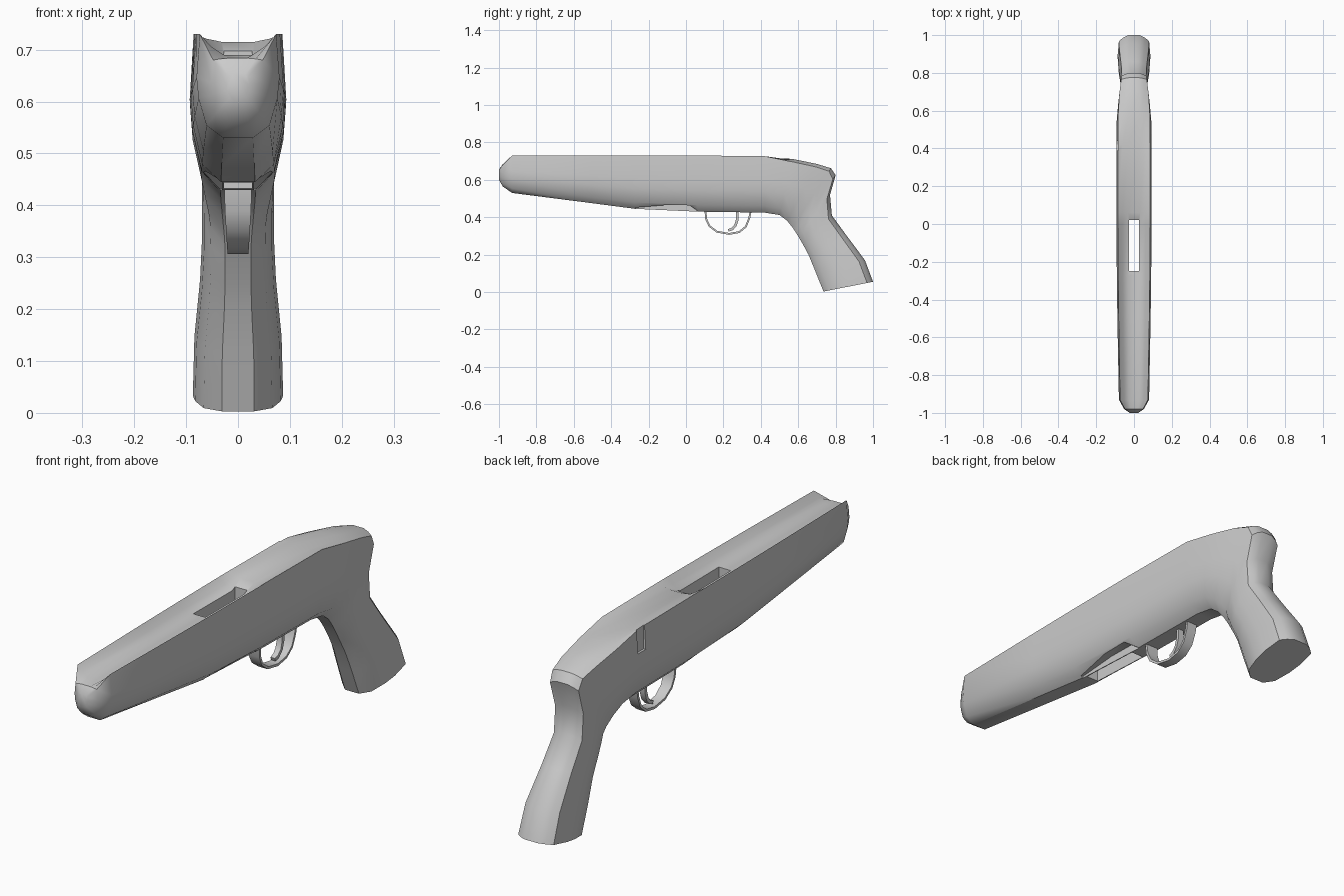
import bpy, bmesh, math
from mathutils import Vector

if "Cube" in bpy.data.objects:
    bpy.data.objects.remove(bpy.data.objects["Cube"])


def make_object(name, verts, faces):
    mesh = bpy.data.meshes.new(name)
    bm = bmesh.new()
    vs = [bm.verts.new(v) for v in verts]
    for f in faces:
        bm.faces.new([vs[i] for i in f])
    bmesh.ops.recalc_face_normals(bm, faces=bm.faces[:])
    bm.to_mesh(mesh)
    bm.free()
    obj = bpy.data.objects.new(name, mesh)
    bpy.context.collection.objects.link(obj)
    return obj


def loft(name, rings):
    n = len(rings[0])
    faces = [[i * n + k, i * n + (k + 1) % n, (i + 1) * n + (k + 1) % n, (i + 1) * n + k]
             for i in range(len(rings) - 1) for k in range(n)]
    faces += [list(range(n)), [(len(rings) - 1) * n + k for k in range(n)]]
    return make_object(name, [v for r in rings for v in r], faces)


def prism(name, yz, x0, x1):
    return loft(name, [[(x, y, z) for y, z in yz] for x in (x0, x1)])


def smooth(obj, angle):
    bpy.ops.object.select_all(action='DESELECT')
    obj.select_set(True)
    bpy.context.view_layer.objects.active = obj
    bpy.ops.object.shade_smooth_by_angle(angle=math.radians(angle))


def cut(obj, cutter):
    cutter.hide_render = True
    mod = obj.modifiers.new("cut", 'BOOLEAN')
    mod.operation = 'DIFFERENCE'
    mod.solver = 'EXACT'
    mod.object = cutter
    bpy.context.view_layer.objects.active = obj
    bpy.ops.object.modifier_apply(modifier=mod.name)
    bpy.data.objects.remove(cutter)


# Cross-section between a top point and a bottom point; dip hollows the top, rim rounds its edges
def section(top, bottom, w, dip, rim):
    a, b = Vector((0, *top)), Vector((0, *bottom))
    half = [(0.34, dip), (0.65, dip * 0.6 + rim * 0.4), (0.92, rim), (1.0, 0.42),
            (0.95, 0.62), (0.76, 0.88), (0.36, 1.0)]
    pts = half + [(-x, t) for x, t in reversed(half)]
    return [a.lerp(b, t) + Vector((x * w, 0, 0)) for x, t in pts]


# Stock: nose, barrel channel, wrist and pistol grip in one loft
stations = [
    ((-1.0, .655), (-1.0, .60), .022, 0, .1),
    ((-.98, .69), (-.98, .565), .052, .05, .08),
    ((-.93, .73), (-.93, .53), .080, .20, 0),
    ((-.50, .73), (-.50, .475), .088, .16, 0),
    ((-.27, .73), (-.27, .445), .091, .14, 0),
    ((.0, .73), (.0, .433), .093, .14, 0),
    ((.06, .73), (.06, .43), .093, .05, 0),
    ((.42, .73), (.42, .425), .093, .05, .01),
    ((.57, .712), (.50, .412), .092, 0, .05),
    ((.70, .685), (.54, .382), .084, 0, .05),
    ((.775, .662), (.57, .345), .074, 0, .05),
    ((.80, .625), (.585, .322), .070, 0, .07),
    ((.77, .52), (.602, .295), .069, 0, .10),
    ((.78, .41), (.628, .25), .069, 0, .12),
    ((.86, .30), (.655, .20), .073, 0, .12),
    ((.957, .17), (.69, .115), .084, 0, .12),
    ((1.0, .055), (.735, .003), .087, 0, .12),
]
stock = loft("stock", [section(*s) for s in stations])

# Open well through the stock
cut(stock, prism("well_cutter", [(-.25, .35), (.02, .35), (.02, .8), (-.25, .8)], -.027, .027))

# Relieved lower edges either side of the well
relief = [(-.27, .40), (.07, .40), (.065, .432), (.02, .464), (-.10, .466), (-.27, .452)]
for s in (-1, 1):
    cut(stock, prism("relief_cutter", relief, s * .0305, s * .12))

# Handle notch on the left wall
cut(stock, prism("notch_cutter", [(.39, .63), (.44, .63), (.44, .8), (.39, .8)], -.12, -.082))
smooth(stock, 38)


# Bent metal strips with a given thickness and a half-width per point
def strip(name, path, thick, widths):
    pts = [Vector((0, *p)) for p in path]
    rings = []
    for i, p in enumerate(pts):
        t = (pts[min(i + 1, len(pts) - 1)] - pts[max(i - 1, 0)]).normalized()
        n = Vector((0, -t.z, t.y)) * thick / 2
        w = Vector((widths[i], 0, 0))
        rings.append([p + n + w, p + n - w, p - n - w, p - n + w])
    obj = loft(name, rings)
    smooth(obj, 40)
    return obj


# Trigger guard and trigger
strip("trigger_guard",
      [(.103, .445), (.108, .39), (.125, .353), (.165, .323), (.23, .311), (.285, .321),
       (.32, .35), (.338, .395), (.348, .445)], .010,
      [.027, .025, .023, .021, .020, .020, .021, .022, .023])
strip("trigger", [(.275, .45), (.275, .39), (.265, .358), (.248, .338), (.226, .330)], .014,
      [.012, .012, .012, .011, .010])
